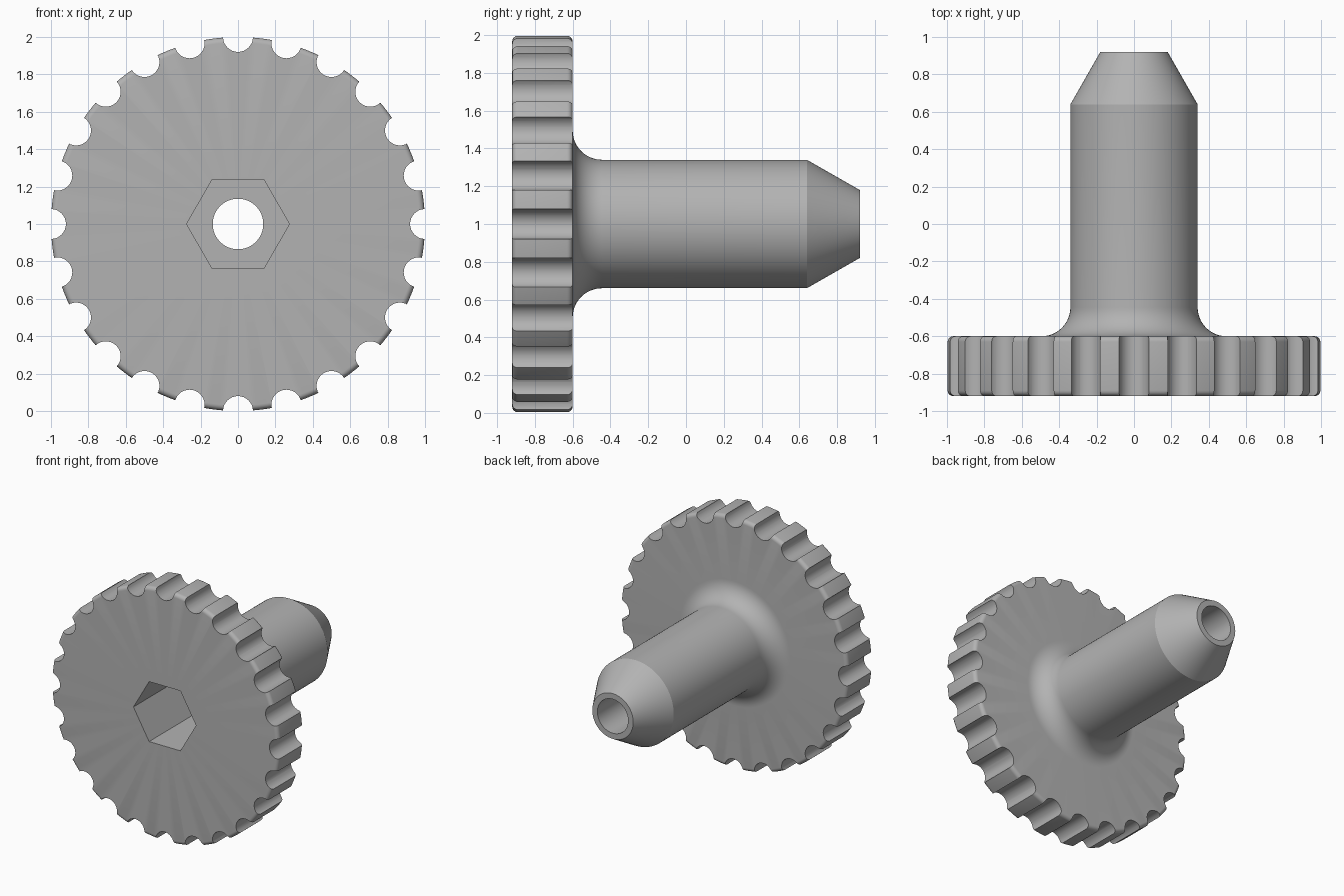
import bpy, bmesh, math
from mathutils import Vector, Matrix

cube = bpy.data.objects.get("Cube")
if cube:
    bpy.data.objects.remove(cube)

FRONT, DISC_BACK, TIP = -0.92, -0.60, 0.92
BORE, SHAFT, ROUND, FILLET = 0.135, 0.34, 0.03, 0.155
NOTCHES = 24

grey = bpy.data.materials.new("plain_grey")
grey.use_nodes = True
colour = (0.45, 0.45, 0.45, 1)
grey.diffuse_color = colour
grey.node_tree.nodes["Principled BSDF"].inputs["Base Color"].default_value = colour


def arc(r, y, radius, start, end, steps):
    """Points of an arc in the (radius, y) plane, angles in degrees."""
    angles = [math.radians(start + (end - start) * i / steps) for i in range(steps + 1)]
    return [(r + radius * math.cos(a), y + radius * math.sin(a)) for a in angles]


def mesh_object(name, bm):
    bmesh.ops.recalc_face_normals(bm, faces=bm.faces)
    mesh = bpy.data.meshes.new(name)
    bm.to_mesh(mesh)
    bm.free()
    obj = bpy.data.objects.new(name, mesh)
    bpy.context.collection.objects.link(obj)
    return obj


def add_prism(bm, sides, radius, x, z, y0, y1, turn=0):
    """Closed prism running along y."""
    place = (Matrix.Translation((x, (y0 + y1) / 2, z))
             @ Matrix.Rotation(math.pi / 2, 4, "X") @ Matrix.Rotation(turn, 4, "Z"))
    bmesh.ops.create_cone(bm, cap_ends=True, segments=sides, radius1=radius,
                          radius2=radius, depth=y1 - y0, matrix=place)


# Knob body: disc, fillet, shaft, tapered tip and through bore turned in one piece
profile = [(BORE, FRONT)]
profile += arc(1 - ROUND, FRONT + ROUND, ROUND, -90, 0, 5)
profile += arc(1 - ROUND, DISC_BACK - ROUND, ROUND, 0, 90, 5)
profile += arc(SHAFT + FILLET, DISC_BACK + FILLET, FILLET, 270, 180, 12)
profile += [(SHAFT, 0.64), (0.18, TIP), (BORE, TIP)]

bm = bmesh.new()
ring = [bm.verts.new((r, y, 1)) for r, y in profile]
edges = [bm.edges.new((a, b)) for a, b in zip(ring, ring[1:] + ring[:1])]
bmesh.ops.spin(bm, geom=ring + edges, cent=(0, 0, 1), axis=(0, 1, 0),
               angle=math.tau, steps=120, use_merge=True)
bmesh.ops.remove_doubles(bm, verts=bm.verts, dist=1e-5)
knob = mesh_object("knob", bm)
knob.data.materials.append(grey)

# Grip notches around the rim
bm = bmesh.new()
for i in range(NOTCHES):
    a = math.tau * i / NOTCHES
    add_prism(bm, 32, 0.08, math.cos(a), 1 + math.sin(a), FRONT - 0.1, DISC_BACK + 0.1)
notches = mesh_object("notch_cutter", bm)

# Hexagonal socket in the front face
bm = bmesh.new()
add_prism(bm, 6, 0.275, 0, 1, FRONT - 0.1, 0)
corner = max(bm.verts, key=lambda v: v.co.x).co
if corner.x < 0.27:
    bmesh.ops.rotate(bm, verts=bm.verts, cent=Vector((0, 0, 1)),
                     matrix=Matrix.Rotation(math.pi / 6, 3, "Y"))
socket = mesh_object("socket_cutter", bm)

# Cut, then shade smooth with crisp edges
bpy.ops.object.select_all(action="DESELECT")
bpy.context.view_layer.objects.active = knob
knob.select_set(True)
for cutter in (notches, socket):
    cutter.hide_render = True
    cut = knob.modifiers.new(cutter.name, "BOOLEAN")
    cut.operation, cut.solver, cut.object = "DIFFERENCE", "EXACT", cutter
    bpy.ops.object.modifier_apply(modifier=cut.name)
    bpy.data.objects.remove(cutter)
bpy.ops.object.shade_smooth_by_angle(angle=math.radians(25))
